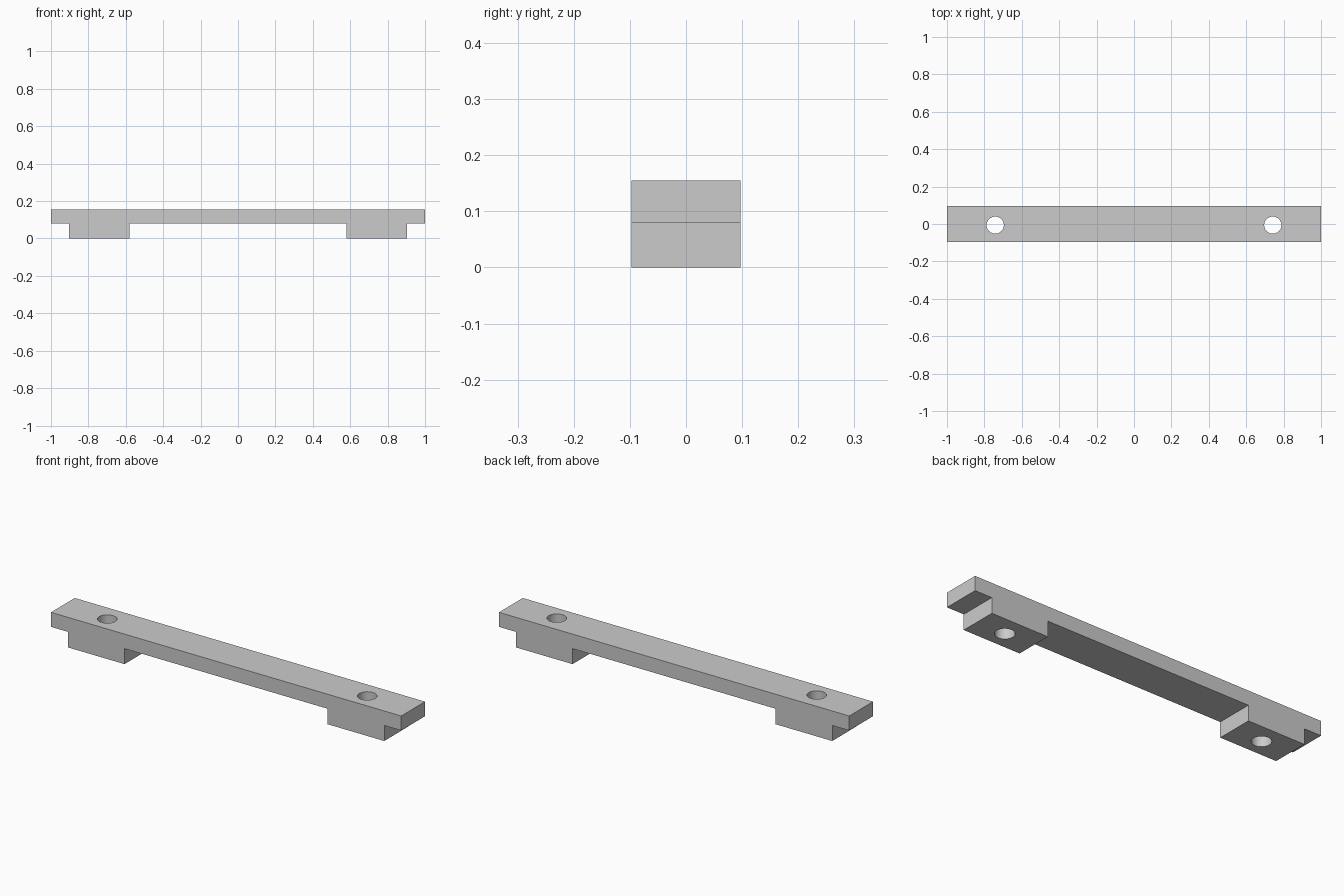
import bpy
import bmesh

cube = bpy.data.objects.get("Cube")
if cube:
    bpy.data.objects.remove(cube, do_unlink=True)

HALF_WIDTH = 0.097
TOP, STEP = 0.155, 0.08
HOLE_X, HOLE_Y, HOLE_RADIUS = 0.742, -0.006, 0.046

grey = bpy.data.materials.new("Plain grey")
grey.use_nodes = True
colour = (0.6, 0.6, 0.6, 1)
grey.diffuse_color = colour
grey.node_tree.nodes["Principled BSDF"].inputs["Base Color"].default_value = colour

# Bar with two feet: half of the side profile, mirrored and extruded
half = [(1, TOP), (1, STEP), (0.903, STEP), (0.903, 0), (0.58, 0), (0.58, STEP)]
profile = half + [(-x, z) for x, z in reversed(half)]

bm = bmesh.new()
face = bm.faces.new([bm.verts.new((x, -HALF_WIDTH, z)) for x, z in profile])
extruded = bmesh.ops.extrude_face_region(bm, geom=[face])["geom"]
bmesh.ops.translate(bm, vec=(0, 2 * HALF_WIDTH, 0),
                    verts=[v for v in extruded if isinstance(v, bmesh.types.BMVert)])
bmesh.ops.recalc_face_normals(bm, faces=bm.faces)
mesh = bpy.data.meshes.new("mounting_bar")
bm.to_mesh(mesh)
bm.free()
mesh.materials.append(grey)
bar = bpy.data.objects.new("mounting_bar", mesh)
bpy.context.collection.objects.link(bar)

# Screw holes through both feet
cutters = []
for side, x in (("left", HOLE_X), ("right", -HOLE_X)):
    bpy.ops.mesh.primitive_cylinder_add(vertices=48, radius=HOLE_RADIUS, depth=0.4,
                                        location=(x, HOLE_Y, TOP / 2))
    cutter = bpy.context.object
    cutter.name = side + "_hole_cutter"
    cutter.data.materials.append(grey)
    cutter.hide_render = True
    cutters.append(cutter)
    hole = bar.modifiers.new(side + "_hole", "BOOLEAN")
    hole.operation = "DIFFERENCE"
    hole.solver = "EXACT"
    hole.object = cutter

# Apply the cuts, then smooth only the round hole walls
bpy.ops.object.select_all(action="DESELECT")
bar.select_set(True)
bpy.context.view_layer.objects.active = bar
for name in [m.name for m in bar.modifiers]:
    bpy.ops.object.modifier_apply(modifier=name)
for cutter in cutters:
    bpy.data.objects.remove(cutter, do_unlink=True)
bpy.ops.object.shade_smooth_by_angle()
